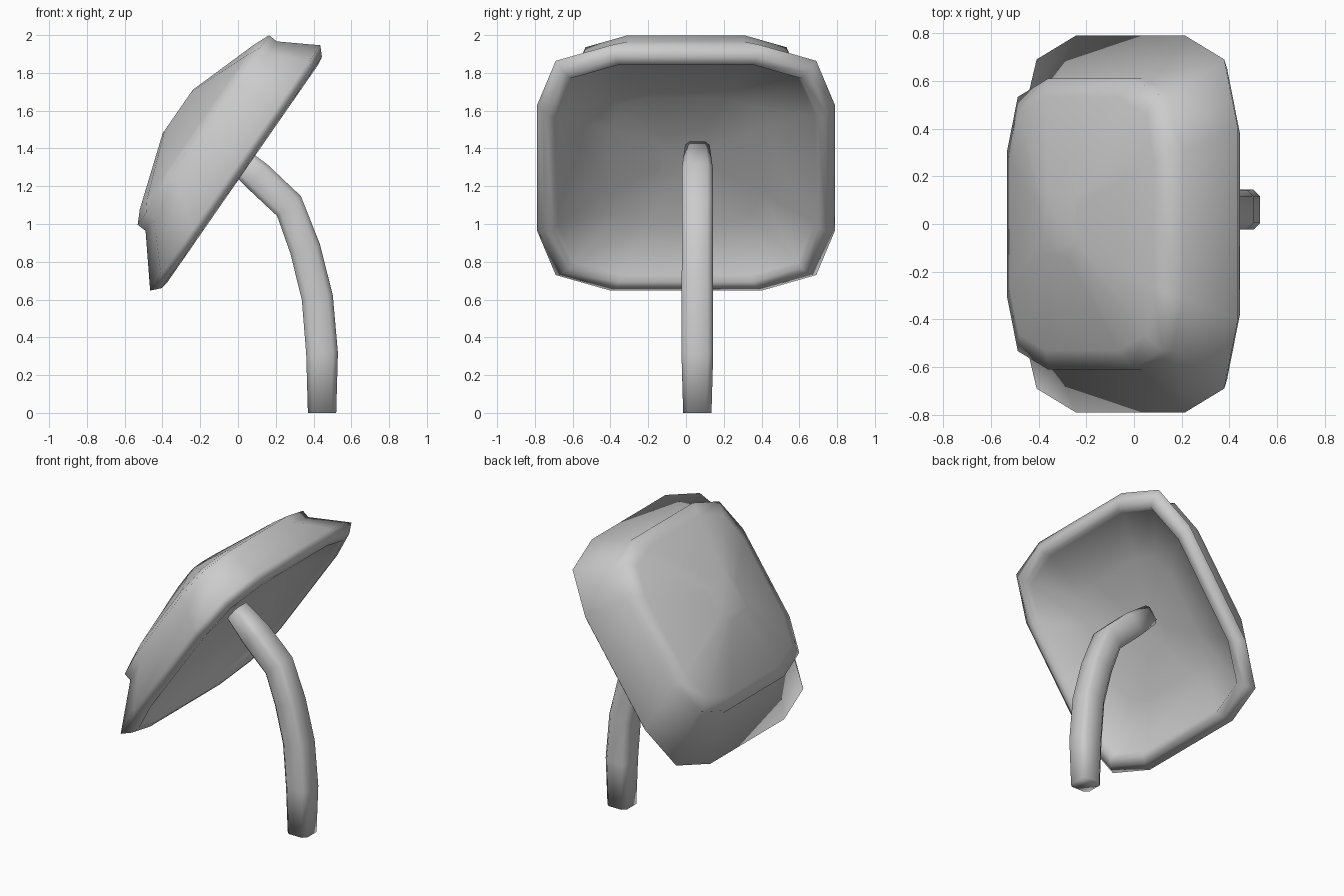
import bpy, bmesh, math
from mathutils import Vector

if "Cube" in bpy.data.objects:
    bpy.data.objects.remove(bpy.data.objects["Cube"])


def loft(name, rings, angle):
    """Skin a list of equal-length point rings and close both ends."""
    bm = bmesh.new()
    loops = [[bm.verts.new(p) for p in ring] for ring in rings]
    for a, b in zip(loops, loops[1:]):
        for i in range(len(a)):
            j = (i + 1) % len(a)
            bm.faces.new((a[i], a[j], b[j], b[i]))
    for loop in (loops[0], loops[-1]):
        bm.faces.new(loop)
    bmesh.ops.recalc_face_normals(bm, faces=bm.faces[:])
    mesh = bpy.data.meshes.new(name)
    bm.to_mesh(mesh)
    bm.free()
    obj = bpy.data.objects.new(name, mesh)
    bpy.context.collection.objects.link(obj)
    bpy.context.view_layer.objects.active = obj
    obj.select_set(True)
    bpy.ops.object.shade_smooth_by_angle(angle=math.radians(angle))
    obj.select_set(False)
    return obj


def rounded_square(corner):
    """Repeat one corner's points around four quadrants."""
    pts = []
    for k in range(4):
        for x, y in corner:
            for _ in range(k):
                x, y = -y, x
            pts.append((x, y))
    return pts


# Cap: rounded-square rings stacked along the tilted axis
U = Vector((0.57, 0, 0.822))
N = Vector((-0.822, 0, 0.57))
Y = Vector((0, 1, 0))
cap_centre = Vector((0.018, 0, 1.274))
outline = rounded_square([(1, 0.506), (0.873, 0.873), (0.506, 1)])
# (half size, height, shift along the slope), from the hollow underside to the crown
cap_profile = [(0.14, 0.15, 0), (0.40, 0.11, 0), (0.68, 0.025, 0), (0.70, -0.01, 0),
               (0.745, -0.002, 0), (0.79, 0.04, 0), (0.61, 0.24, 0.066), (0.61, 0.293, 0.069),
               (0.53, 0.33, 0.062), (0.14, 0.46, 0.072)]
loft("mushroom_cap",
     [[cap_centre + U * (u * s + shift) + Y * (v * s) + N * h for u, v in outline]
      for s, h, shift in cap_profile], 180)

# Stem: chamfered square swept along a bent path
section = rounded_square([(1, 0.66), (0.66, 1)])
# (x, z, half thickness, lean in degrees)
stem_path = [(0.445, 0, 0.075, 0), (0.445, 0.315, 0.084, 2), (0.42, 0.61, 0.083, 9),
             (0.355, 0.87, 0.082, 19), (0.27, 1.095, 0.082, 40),
             (0.10, 1.255, 0.082, 49), (-0.05, 1.385, 0.065, 52)]
rings = []
for x, z, r, lean in stem_path:
    a = math.radians(lean)
    side = Vector((math.cos(a), 0, math.sin(a)))
    rings.append([Vector((x, 0.06, z)) + side * (p * r) + Y * (q * r) for p, q in section])
loft("mushroom_stem", rings, 180)
